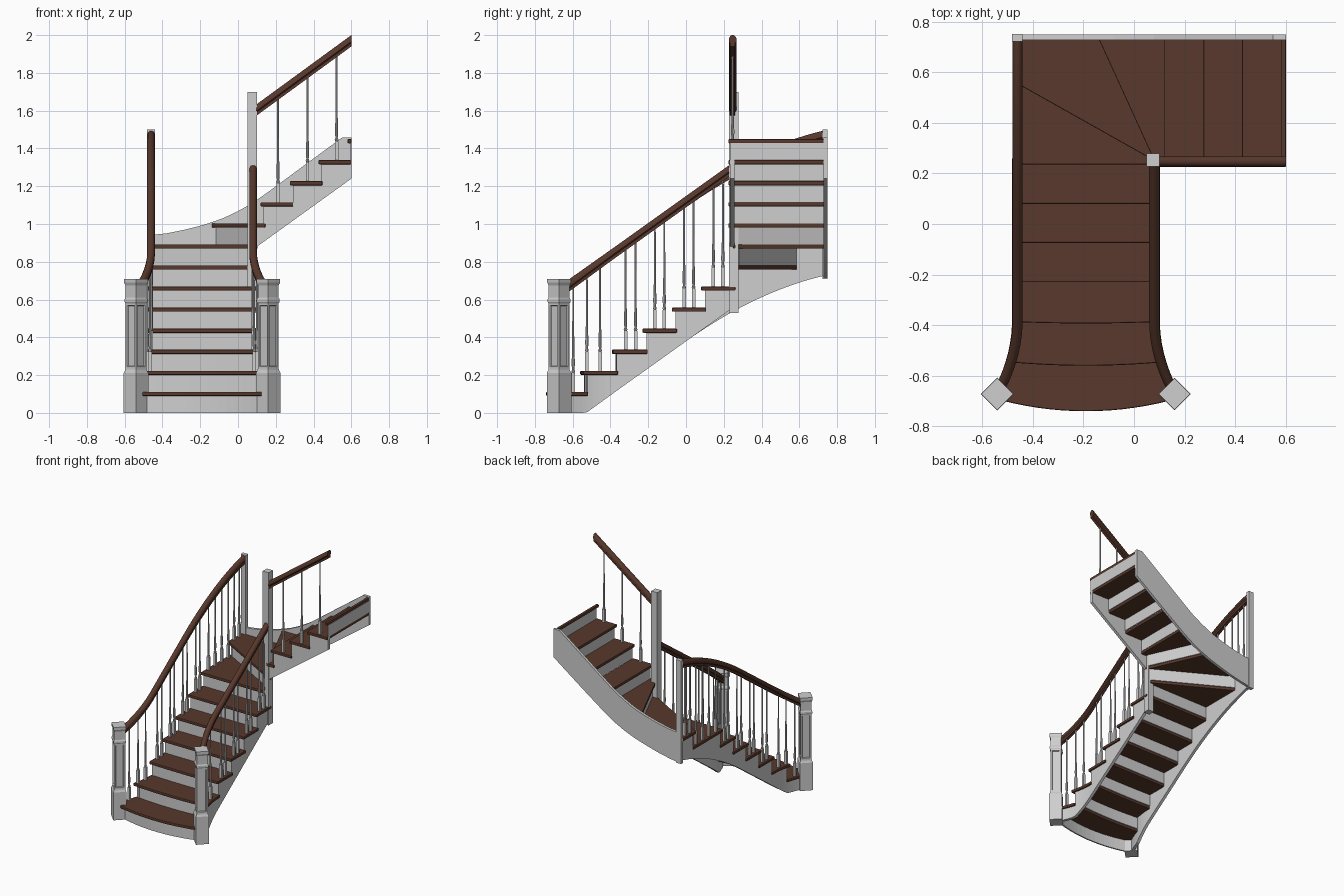
import bpy, bmesh, math
from mathutils import Vector

if "Cube" in bpy.data.objects:
    bpy.data.objects.remove(bpy.data.objects["Cube"])

RISE, TH, MID = 0.1115, 0.022, -0.19     # step height, tread thickness, lower flight axis


def material(name, rgb):
    m = bpy.data.materials.new(name)
    m.diffuse_color = (*rgb, 1)
    m.use_nodes = True
    m.node_tree.nodes["Principled BSDF"].inputs["Base Color"].default_value = m.diffuse_color
    return m


WOOD = material("dark_wood", (0.098, 0.040, 0.025))
PAINT = material("pale_grey_paint", (0.62, 0.62, 0.62))


def finish(bm, name, mat, smooth=False, bevel=0):
    bmesh.ops.recalc_face_normals(bm, faces=bm.faces)
    me = bpy.data.meshes.new(name)
    bm.to_mesh(me)
    bm.free()
    me.materials.append(mat)
    ob = bpy.data.objects.new(name, me)
    bpy.context.collection.objects.link(ob)
    if bevel:
        b = ob.modifiers.new("rounded_edge", 'BEVEL')
        b.width, b.segments, b.angle_limit = bevel, 2, math.radians(50)
    if smooth:
        bpy.ops.object.select_all(action='DESELECT')
        ob.select_set(True)
        bpy.context.view_layer.objects.active = ob
        bpy.ops.object.shade_smooth_by_angle(angle=math.radians(40))
    return ob


def loft(bm, rings, cap=True):
    vs = [[bm.verts.new(p) for p in r] for r in rings]
    n = len(vs[0])
    for a, b in zip(vs, vs[1:]):
        for i in range(n):
            bm.faces.new((a[i], a[(i + 1) % n], b[(i + 1) % n], b[i]))
    if cap:
        bm.faces.new(vs[0])
        bm.faces.new(vs[-1])


def prism(name, poly, z0, z1, mat, bevel=0):
    bm = bmesh.new()
    loft(bm, [[(x, y, z) for x, y in poly] for z in (z0, z1)])
    return finish(bm, name, mat, bevel=bevel)


def rect(x0, x1, y0, y1):
    return [(x0, y0), (x1, y0), (x1, y1), (x0, y1)]


def side_x(y):                            # right side line, flaring out at the foot
    return 0.08 + 0.95 * max(0, -0.38 - y) ** 2


def climb(y, curved):                     # slope line, easing off on the left side
    z = 0.714 * y
    return z - 0.327 * y * y if curved and y > 0 else z


# ---------- lower flight: treads and risers with bowed fronts ----------
NOSE = [(-0.74, 0.055), (-0.56, 0.015), (-0.393, 0.006), (-0.23, 0),
        (-0.075, 0), (0.08, 0), (0.235, 0)]


def bowed(front, back, over):
    def edge(y, bow):
        hw = side_x(y + bow) + over - MID
        return [(MID + hw * u / 8, y + bow * (u / 8) ** 2) for u in range(-8, 9)]
    f, b = edge(*front), edge(*back)
    ya, yb = f[-1][1], b[-1][1]
    ys = [ya + (yb - ya) * k / 5 for k in range(1, 5)]
    right = [(side_x(y) + over, y) for y in ys]
    left = [(2 * MID - x, y) for x, y in reversed(right)]
    return f + right + b[::-1] + left


for n in range(1, 8):
    y, bow = NOSE[n - 1]
    z = n * RISE
    prism(f"riser_{n}", bowed((y + 0.02, bow), (y + 0.03, bow), -0.01),
          z - RISE, z - TH, PAINT)
    if n < 7:
        y2, bow2 = NOSE[n]
        prism(f"tread_{n}", bowed((y, bow), (y2 + 0.027, bow2), 0.022),
              z - TH, z, WOOD, 0.005)

# ---------- winder treads and risers ----------
WIND = {7: [(0.08, 0.235), (0.08, 0.28), (-0.48, 0.595), (-0.48, 0.235)],
        8: [(0.08, 0.25), (0.105, 0.25), (-0.11, 0.732), (-0.48, 0.732), (-0.48, 0.565)],
        9: [(0.08, 0.225), (0.145, 0.225), (0.145, 0.732), (-0.14, 0.732), (0.08, 0.25)]}
for n, poly in WIND.items():
    prism(f"winder_tread_{n}", poly, n * RISE - TH, n * RISE, WOOD, 0.004)
for n, a, b in ((8, (0.08, 0.272), (-0.455, 0.575)), (9, (0.09, 0.275), (-0.118, 0.73))):
    d = (Vector(b) - Vector(a)).normalized() * 0.01
    prism(f"riser_{n}", [a, b, (b[0] + d.y, b[1] - d.x), (a[0] + d.y, a[1] - d.x)],
          (n - 1) * RISE, n * RISE - TH, PAINT)

# ---------- upper flight ----------
UPX = {10: 0.12, 11: 0.275, 12: 0.427, 13: 0.58}
for n, x in UPX.items():
    z = n * RISE
    prism(f"tread_{n}", rect(x, min(x + 0.172, 0.6), 0.225, 0.732), z - TH, z, WOOD, 0.004)
    prism(f"riser_{n}", rect(x + 0.015, min(x + 0.025, 0.6), 0.25, 0.732), z - RISE, z - TH, PAINT)


# ---------- stringers ----------
def stringer(name, stations, half):
    """stations: (x, y, top, bottom); repeated points make a vertical step"""
    bm = bmesh.new()
    rings = []
    for i, (x, y, t, b) in enumerate(stations):
        p, q = stations[max(i - 2, 0)], stations[min(i + 2, len(stations) - 1)]
        d = Vector((q[0] - p[0], q[1] - p[1])).normalized() * half
        rings.append([(x - d.y, y + d.x, b), (x + d.y, y - d.x, b),
                      (x + d.y, y - d.x, t), (x - d.y, y + d.x, t)])
    loft(bm, rings)
    bmesh.ops.remove_doubles(bm, verts=bm.verts, dist=1e-5)
    return finish(bm, name, PAINT)


def stepped(breaks, end, at, bottom):
    """breaks: (position, tread number) -> stations with a stepped top"""
    out = []
    for (s, n), e in zip(breaks, [b[0] for b in breaks[1:]] + [end]):
        for k in range(6):
            t = s + (e - s) * k / 5
            b = bottom(t)
            out.append((*at(t), max(n * RISE - TH, b + 0.01), b))
    return out


low = [(-0.66, 1)] + [(NOSE[n - 1][0] + NOSE[n - 1][1] + 0.02, n) for n in range(2, 7)]
stringer("right_stringer", stepped(low, 0.24, lambda y: (side_x(y), y),
         lambda y: max(0, 0.379 + climb(y, False))), 0.011)
stringer("left_stringer", stepped(low + [(0.255, 7), (0.585, 8)], 0.735,
         lambda y: (2 * MID - side_x(y), y), lambda y: max(0, 0.379 + climb(y, True))), 0.011)
stringer("upper_stringer", stepped([(0.09, 9)] + [(x + 0.015, n) for n, x in UPX.items()], 0.6,
         lambda x: (x, 0.245), lambda x: 0.88 + 0.72 * (x - 0.1)), 0.011)
BACK = [(-0.48, 0.94, 0.71), (-0.38, 0.95, 0.727), (-0.28, 0.97, 0.748), (-0.18, 0.996, 0.775),
        (-0.08, 1.03, 0.806), (0.0, 1.068, 0.838), (0.08, 1.113, 0.878), (0.16, 1.17, 0.927),
        (0.35, 1.31, 1.06), (0.55, 1.457, 1.204), (0.6, 1.457, 1.24)]
stringer("back_stringer", [(x, 0.738, t, b) for x, t, b in BACK], 0.010)

# ---------- plain posts ----------
prism("corner_newel", rect(0.05, 0.10, 0.228, 0.278), 0.53, 1.70, PAINT)
prism("back_post", rect(-0.482, -0.44, 0.722, 0.75), 0.71, 1.50, PAINT)

# ---------- panelled foot newels ----------
NEWEL = [(0.065, 0), (0.065, 0.212), (0.057, 0.226), (0.055, 0.235), (0.055, 0.58),
         (0.061, 0.588), (0.061, 0.60), (0.055, 0.61), (0.055, 0.675), (0.063, 0.69), (0.063, 0.71)]
for name, cx in (("left_newel", -0.54), ("right_newel", 0.16)):
    bm = bmesh.new()
    loft(bm, [[(cx + r * c, -0.672 + r * s, z) for c, s in ((1, 0), (0, 1), (-1, 0), (0, -1))]
              for r, z in NEWEL])
    bmesh.ops.recalc_face_normals(bm, faces=bm.faces)
    panels = [f for f in bm.faces if 0.4 < f.calc_center_median().z < 0.42]
    bmesh.ops.inset_individual(bm, faces=panels, thickness=0.015, depth=0)
    bmesh.ops.inset_individual(bm, faces=panels, thickness=0.004, depth=-0.008)
    finish(bm, name, PAINT)

# ---------- handrails ----------
HALF = [(0.013, -0.03), (0.013, -0.012), (0.02, -0.004), (0.02, 0.012), (0.013, 0.025), (0.005, 0.03)]
RAIL = HALF + [(-u, v) for u, v in reversed(HALF)]


def handrail(name, pts):
    bm = bmesh.new()
    rings = []
    for i, p in enumerate(pts):
        d = Vector(pts[min(i + 1, len(pts) - 1)]) - Vector(pts[max(i - 1, 0)])
        d.z = 0
        d.normalize()
        rings.append([(p[0] + d.y * u, p[1] - d.x * u, p[2] + v) for u, v in RAIL])
    loft(bm, rings)
    finish(bm, name, WOOD, smooth=True)


def rail_z(y, curved):
    return 1.118 + climb(y, curved)


def upper_rail_z(x):
    return 1.605 + 0.73 * (x - 0.10)


N = 32
ry = [-0.645 + 0.88 * i / N for i in range(N + 1)]
ly = [-0.645 + 1.372 * i / N for i in range(N + 1)]
handrail("right_handrail", [(side_x(y), y, rail_z(y, False)) for y in ry])
handrail("left_handrail", [(2 * MID - side_x(y), y, rail_z(y, True)) for y in ly])
handrail("upper_handrail", [(x, 0.247, upper_rail_z(x)) for x in (0.095, 0.6)])

# ---------- turned balusters ----------
TURN = [(0.007, 0.10), (0.010, 0.108), (0.006, 0.118), (0.0085, 0.14), (0.0085, 0.16), (0.0055, 0.24)]


def balusters(name, spots):
    bm = bmesh.new()
    for x, y, z0, z1 in spots:
        loft(bm, [[(px, py, z) for px, py in rect(x - 0.009, x + 0.009, y - 0.009, y + 0.009)]
                  for z in (z0, z0 + 0.10)])
        prof = [(r, z0 + h) for r, h in TURN] + [(0.0048, z1)]
        loft(bm, [[(x + r * math.cos(a * math.pi / 4), y + r * math.sin(a * math.pi / 4), z)
                   for a in range(8)] for r, z in prof])
    finish(bm, name, PAINT, smooth=True)


LOW = [(-0.597, 1), (-0.525, 2), (-0.455, 2), (-0.32, 3), (-0.267, 3), (-0.165, 4), (-0.115, 4),
       (-0.01, 5), (0.04, 5), (0.145, 6), (0.195, 6)]
LEFT = LOW + [(0.30, 7), (0.38, 7), (0.46, 7), (0.54, 7), (0.61, 8), (0.67, 8)]
balusters("right_balusters", [(side_x(y), y, n * RISE, rail_z(y, False) - 0.02) for y, n in LOW])
balusters("left_balusters", [(2 * MID - side_x(y), y, n * RISE, rail_z(y, True) - 0.02) for y, n in LEFT])
balusters("upper_balusters", [(x, 0.247, n * RISE, upper_rail_z(x) - 0.02)
                              for x, n in ((0.212, 10), (0.368, 11), (0.522, 12))])
